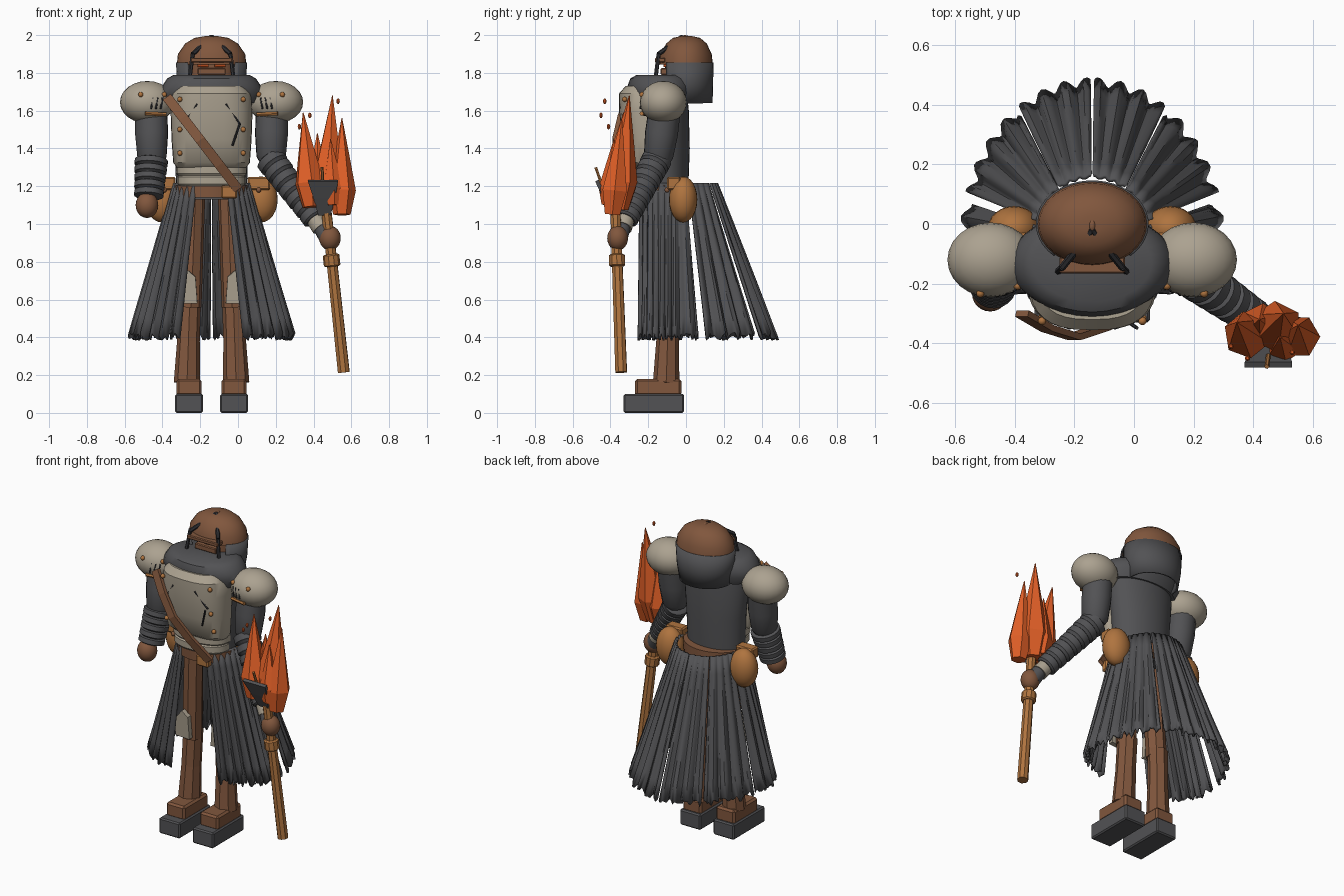
import bpy, bmesh, math, random
from mathutils import Vector

if "Cube" in bpy.data.objects:
    bpy.data.objects.remove(bpy.data.objects["Cube"])
random.seed(4)
CX = -0.14  # body centre line


def colour(name, r, g, b):
    m = bpy.data.materials.new(name)
    m.diffuse_color = (r, g, b, 1)
    m.use_nodes = True
    m.node_tree.nodes["Principled BSDF"].inputs["Base Color"].default_value = m.diffuse_color
    return m


GREY = colour("dark_cloth", .085, .085, .09)
BLACK = colour("dark_iron", .03, .03, .034)
BROWN = colour("brown_leather", .22, .095, .047)
CREAM = colour("bone_plate", .41, .36, .28)
TAN = colour("tan_leather", .43, .175, .05)
FLAME = colour("flame_orange", .75, .115, .02)


def finish(name, bm, mat, smooth=True, thick=0):
    bmesh.ops.recalc_face_normals(bm, faces=bm.faces)
    me = bpy.data.meshes.new(name)
    bm.to_mesh(me)
    bm.free()
    me.materials.append(mat)
    ob = bpy.data.objects.new(name, me)
    bpy.context.collection.objects.link(ob)
    if thick:
        mod = ob.modifiers.new("thickness", 'SOLIDIFY')
        mod.thickness, mod.offset = thick, 0
    if smooth:
        bpy.ops.object.select_all(action='DESELECT')
        ob.select_set(True)
        bpy.context.view_layer.objects.active = ob
        bpy.ops.object.shade_smooth_by_angle(angle=math.radians(35))
    return ob


def skin(name, rings, mat, closed=True, caps=True, smooth=True, thick=0):
    """Bridge equal-length rows of points with quads."""
    bm = bmesh.new()
    rows = [[bm.verts.new(p) for p in r] for r in rings]
    n = len(rows[0])
    for a, b in zip(rows, rows[1:]):
        for i in range(n if closed else n - 1):
            j = (i + 1) % n
            bm.faces.new((a[i], a[j], b[j], b[i]))
    if closed and caps:
        bm.faces.new(rows[0])
        bm.faces.new(rows[-1])
    return finish(name, bm, mat, smooth, thick)


def loft(name, secs, mat, n=32, p=2, gap=0, thick=0):
    """Stack sections (z, x radius, y centre, front depth, back depth)."""
    rings = []
    for z, rx, cy, f, b in secs:
        ring = []
        for i in range(n):
            t = -math.pi / 2 + (2 * math.pi * i / n if not gap else
                                gap + (2 * math.pi - 2 * gap) * i / (n - 1))
            c, s = math.cos(t), math.sin(t)
            ring.append((CX + rx * math.copysign(abs(c) ** (2 / p), c),
                         cy + (f if s < 0 else b) * math.copysign(abs(s) ** (2 / p), s), z))
        rings.append(ring)
    return skin(name, rings, mat, closed=not gap, thick=thick)


def rod(name, p, q, prof, mat, n=16, smooth=True):
    """Turned shape from p to q; prof holds (fraction, radius)."""
    p, q = Vector(p), Vector(q)
    rot = (q - p).to_track_quat('Z', 'Y')
    rings = [[p.lerp(q, t) + rot @ Vector((r * math.cos(2 * math.pi * i / n),
              r * math.sin(2 * math.pi * i / n), 0)) for i in range(n)] for t, r in prof]
    return skin(name, rings, mat, smooth=smooth)


def bar(name, p, q, r, mat, n=6):
    return rod(name, p, q, [(0, r), (1, r)], mat, n)


def ball(name, c, r, mat, seg=24):
    bm = bmesh.new()
    bmesh.ops.create_uvsphere(bm, u_segments=seg, v_segments=max(6, seg // 2), radius=1)
    bmesh.ops.scale(bm, vec=r, verts=bm.verts)
    bmesh.ops.translate(bm, vec=c, verts=bm.verts)
    return finish(name, bm, mat)


def box(name, lo, hi, mat, bevel=.008):
    bm = bmesh.new()
    bmesh.ops.create_cube(bm, size=1)
    for v in bm.verts:
        v.co = [(a + b) / 2 + c * (b - a) for a, b, c in zip(lo, hi, v.co)]
    bmesh.ops.bevel(bm, geom=bm.edges[:], offset=bevel, segments=1, affect='EDGES')
    return finish(name, bm, mat, smooth=False)


# Torso, plated chest, waist bands, belt and mantle
loft("torso", [(1.13, .185, -.11, .13, .12), (1.4, .195, -.11, .13, .13),
               (1.6, .215, -.11, .13, .125), (1.75, .2, -.11, .12, .11)], GREY)
loft("chest_plate", [(1.3, .185, -.18, .09, .04), (1.325, .203, -.18, .12, .05),
                     (1.45, .212, -.18, .155, .05), (1.6, .217, -.18, .175, .05),
                     (1.69, .21, -.18, .175, .05), (1.73, .18, -.18, .14, .04)], CREAM, p=2.7)
for i, z in enumerate((1.2, 1.255)):
    loft("waist_band", [(z, .17 + i * .006, -.15, .115, .08), (z + .012, .18 + i * .006, -.15, .125, .08),
                        (z + .05, .18 + i * .006, -.15, .125, .08), (z + .065, .165, -.15, .11, .08)], CREAM, p=2.4)
loft("belt", [(1.14, .195, -.1, .165, .165), (1.205, .198, -.1, .167, .165)], BROWN)
box("belt_buckle", (-.09, -.3, 1.135), (-.005, -.255, 1.205), TAN)
loft("mantle", [(1.64, .25, -.13, .15, .15), (1.69, .275, -.13, .175, .17), (1.73, .262, -.13, .18, .175),
                (1.77, .235, -.13, .165, .16), (1.79, .2, -.13, .13, .13)], GREY)

# Chest strap
a = Vector((.021, 0, .015))
pts = [(-.375, -.3, 1.67), (-.29, -.35, 1.562), (-.2, -.378, 1.445), (-.1, -.345, 1.315), (0, -.29, 1.185)]
skin("chest_strap", [[Vector(p) - a, Vector(p) + a] for p in pts], BROWN, closed=False, smooth=False, thick=.022)

# Chest rivets and scratches
for s in (-1, 1):
    for z, y in ((1.66, -.325), (1.5, -.315), (1.375, -.285)):
        ball("chest_rivet", (CX + s * .168, y, z), (.014, .014, .014), TAN, 10)
    for p, q in (((.075, 1.635), (.15, 1.53)), ((.15, 1.53), (.11, 1.415))):
        if s < 0 and q[1] < 1.5:
            continue
        bar("chest_scratch", (CX + s * p[0], -.348, p[1]), (CX + s * q[0], -.322, q[1]), .006, BLACK)

# Helmet, neck guard and face
loft("neck_guard", [(1.64, .155, .0, .12, .135), (1.74, .175, .0, .135, .138), (1.855, .183, 0, .14, .14)],
     GREY, gap=.75, thick=.012)
loft("helmet", [(1.845, .184, .0, .14, .142), (1.9, .178, 0, .135, .136), (1.955, .14, 0, .105, .11),
                (1.985, .09, 0, .07, .075), (1.995, .03, 0, .025, .03)], BROWN)
loft("face", [(1.74, .12, -.02, .09, .08), (1.86, .13, -.02, .09, .08)], BROWN)
box("visor", (-.25, -.165, 1.855), (-.03, -.11, 1.88), BROWN, .005)
box("mouth_guard", (-.215, -.135, 1.79), (-.065, -.1, 1.825), BROWN, .005)
for s in (-1, 1):
    box("eye", (CX + s * .045 - .03, -.12, 1.832), (CX + s * .045 + .03, -.105, 1.845), FLAME, .002)
    bar("helmet_brace", (CX, -.02, 1.992), (CX + s * .1, -.145, 1.9), .012, BLACK)
    bar("helmet_brace", (CX + s * .1, -.145, 1.9), (CX + s * .115, -.16, 1.78), .011, BLACK)
ball("helmet_knob", (CX, -.005, 1.985), (.014, .025, .015), BROWN, 10)

# Shoulders and upper arms
for s in (-1, 1):
    X = CX + s * .34
    ball("shoulder_plate", (X, -.12, 1.645), (.145, .125, .112), CREAM)
    rod("upper_arm", (CX + s * .32, -.11, 1.63), (CX + s * .315, -.15, 1.325), [(0, .085), (.5, .088), (.9, .078), (1, .06)], GREY)
    bar("shoulder_strap", (X + s * .01, -.235, 1.585), (X - s * .1, -.205, 1.58), .011, TAN)
    for dx, dz in ((.035, .04), (-.09, .04)):
        ball("shoulder_rivet", (X + s * dx, -.12 - .125 * math.sqrt(1 - (dx / .145) ** 2 - .13), 1.645 + dz),
             (.014, .014, .014), TAN, 10)
    for dx in (-.02, -.045, -.07):
        y = -.122 - .125 * math.sqrt(1 - (dx / .145) ** 2)
        bar("shoulder_notch", (X + s * dx, y + .004, 1.61), (X + s * (dx - .01), y + .012, 1.67), .005, BLACK)

    # Hip pouches
    ball("hip_pouch", (CX + s * .262, -.015, 1.13), (.088, .075, .122), TAN)
    box("pouch_flap", (CX + s * .25 - .06, -.1, 1.18), (CX + s * .25 + .06, -.03, 1.25), TAN)
    ball("pouch_button", (CX + s * .25, -.1, 1.18), (.014, .014, .014), BROWN, 10)

    # Legs, knee plates and boots
    L = CX + s * .11
    rod("thigh", (L + s * -.02, -.12, 1.19), (L + s * .005, -.1, .56), [(0, .058), (1, .062)], BROWN, 8, False)
    rod("shin", (L + s * .005, -.09, .6), (L + s * .02, -.105, .16), [(0, .06), (.5, .06), (1, .07)], BROWN, 8, False)
    bm = bmesh.new()
    bm.faces.new([bm.verts.new((L + s * x, y, z)) for x, y, z in (
        (-.035, -.172, .58), (.07, -.165, .58), (.06, -.175, .7), (.015, -.18, .755), (-.025, -.175, .72))])
    finish("knee_plate", bm, CREAM, False, .03)
    B = CX + s * .119
    box("boot", (B - .066, -.27, .09), (B + .066, -.025, .18), BROWN, .012)
    box("boot_sole", (B - .074, -.33, 0), (B + .074, -.01, .1), GREY)


# Ragged skirt panels
def panel(a0, a1, s):
    cols, rows = max(20, int((a1 - a0) * .8)), 8
    hem = [random.uniform(-.022, .02) for _ in range(cols + 1)]
    grid = []
    for j in range(rows + 1):
        t, ring = j / rows, []
        for i in range(cols + 1):
            deg = a0 + (a1 - a0) * i / cols
            a = math.radians(deg)
            w = (.004 + .012 * t) * math.sin(math.radians(deg * 36))
            c = math.cos(a)
            depth = .21 + t * ((.31 if c > 0 else .0))
            ring.append((CX + s * (.198 + .225 * t + w) * math.sin(a), -.05 + (depth + w) * c,
                         1.215 - .81 * t + hem[i] * t ** 3))
        grid.append(ring)
    skin("skirt_panel", grid, GREY, closed=False, thick=.013)


for s in (-1, 1):
    for a0, a1 in ((1, 34), (36, 73), (77, 156)):
        panel(a0, a1, s)


# Banded forearms and hands
def bands(n, r0, r1):
    prof = []
    for i in range(n):
        r = r0 + (r1 - r0) * i / n
        prof += [((i + f) / n, r * k) for f, k in ((.02, .82), (.15, 1), (.8, 1), (.95, .82))]
    return prof


rod("left_forearm", (-.458, -.15, 1.345), (-.473, -.21, 1.14), bands(5, .088, .076), GREY, 20)
ball("left_hand", (-.482, -.235, 1.1), (.06, .058, .068), BROWN)
rod("right_forearm", (.165, -.15, 1.35), (.41, -.32, 1.02), bands(7, .08, .062), GREY, 20)
rod("right_cuff", (.39, -.31, 1.05), (.44, -.335, .98), [(0, .045), (1, .05)], CREAM)
rod("right_wrist", (.43, -.33, 1.0), (.475, -.355, .93), [(0, .042), (1, .048)], GREY)
ball("right_hand", (.487, -.362, .925), (.057, .055, .065), BROWN)

# Torch handle, collar and cup
rod("torch_handle", (.56, -.343, .215), (.465, -.375, 1.1), [(0, .033), (1, .028)], TAN, 8, False)
rod("torch_collar", (.499, -.364, .775), (.492, -.366, .84), [(0, .035), (.1, .044), (.9, .044), (1, .035)], TAN, 10)
skin("torch_cup", [[(.425, -.385, 1.05), (.49, -.385, 1.05)], [(.4, -.43, 1.14), (.515, -.43, 1.14)],
                   [(.37, -.472, 1.23), (.53, -.472, 1.23)]], GREY, closed=False, smooth=False, thick=.02)
bar("torch_peg", (.45, -.44, 1.19), (.445, -.478, 1.3), .008, TAN)

# Flame shards and sparks
for base, tip, r in (((.39, -.385, 1.09), (.345, -.33, 1.59), .08), ((.47, -.36, 1.08), (.5, -.3, 1.68), .088),
                     ((.55, -.39, 1.05), (.55, -.34, 1.56), .074), ((.43, -.34, 1.1), (.42, -.32, 1.48), .07),
                     ((.51, -.41, 1.1), (.49, -.38, 1.45), .06)):
    rod("flame_shard", base, tip, [(0, r * .62), (.25, r), (.55, r * .62), (1, .002)], FLAME, 6, False)
for c in ((.53, -.43, 1.65), (.38, -.45, 1.575), (.325, -.41, 1.515)):
    ball("spark", c, (.009, .009, .015), FLAME, 8)
